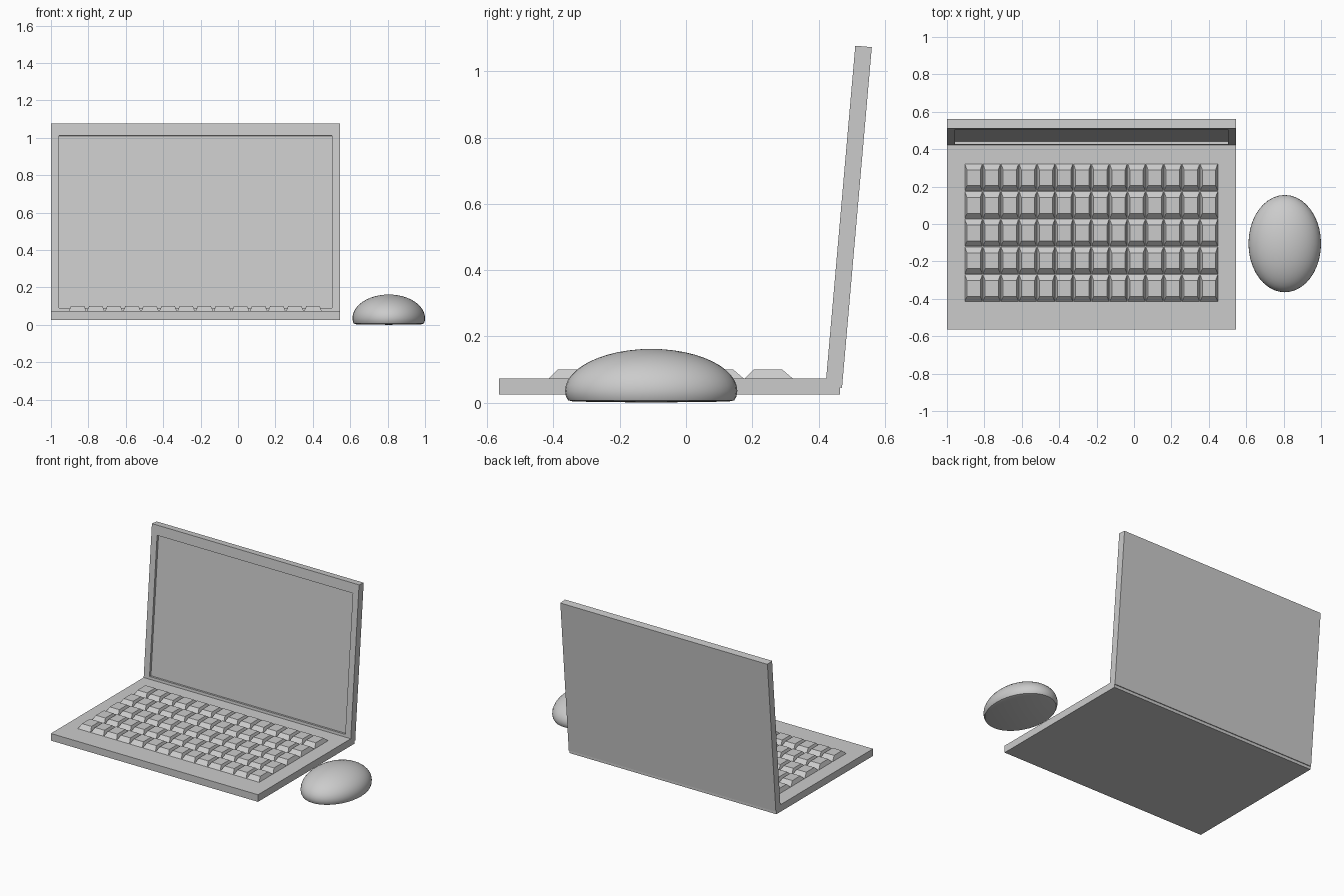
import bpy, bmesh, math
from mathutils import Matrix

if "Cube" in bpy.data.objects:
    bpy.data.objects.remove(bpy.data.objects["Cube"])

X0, X1 = -1.0, 0.545


def finish(name, bm):
    bmesh.ops.recalc_face_normals(bm, faces=bm.faces)
    me = bpy.data.meshes.new(name)
    bm.to_mesh(me)
    bm.free()
    ob = bpy.data.objects.new(name, me)
    bpy.context.collection.objects.link(ob)
    return ob


def add_block(bm, lo, hi, top_lo=None, top_hi=None):
    """Box from lo to hi; optional smaller xy limits for the top face."""
    a, b = top_lo or lo, top_hi or hi
    rings = []
    for (p, q, z) in ((lo, hi, lo[2]), (a, b, hi[2])):
        rings.append([bm.verts.new((x, y, z)) for x, y in
                      ((p[0], p[1]), (q[0], p[1]), (q[0], q[1]), (p[0], q[1]))])
    bottom, top = rings
    faces = [bm.faces.new(bottom[::-1]), bm.faces.new(top)]
    for i in range(4):
        j = (i + 1) % 4
        faces.append(bm.faces.new((bottom[i], bottom[j], top[j], top[i])))
    return faces


# Keyboard base slab
bm = bmesh.new()
add_block(bm, (X0, -0.565, 0.025), (X1, 0.465, 0.073))
finish("laptop_base", bm)

# Keys: tapered caps, 14 columns by 5 rows
bm = bmesh.new()
px, py = 1.355 / 14, 0.74 / 5
for c in range(14):
    for r in range(5):
        x, y = -0.905 + c * px, -0.415 + r * py
        add_block(bm, (x, y, 0.072), (x + 0.095, y + 0.146, 0.1),
                  (x + 0.012, y + 0.028), (x + 0.083, y + 0.113))
finish("keys", bm)

# Lid: upright slab with recessed screen, tilted back 5 degrees
bm = bmesh.new()
faces = add_block(bm, (X0, 0, 0), (X1, 0.05, 1.032))
bm.normal_update()
front = min(faces, key=lambda f: f.calc_center_median().y)
bmesh.ops.inset_region(bm, faces=[front], thickness=0.06)
for v in front.verts:
    v.co.z = 0.042 if v.co.z < 0.5 else 0.966
walls = bmesh.ops.extrude_discrete_faces(bm, faces=[front])["faces"]
for v in walls[0].verts:
    v.co.y += 0.016
lid = finish("screen_lid", bm)
lid.data.transform(Matrix.Translation((0, 0.421, 0.049))
                   @ Matrix.Rotation(math.radians(-5), 4, 'X'))

# Mouse: domed profile turned around z, then stretched to an oval
prof = [(0, 0), (0.9, 0.003), (0.965, 0.007), (0.99, 0.018)]
prof += [(math.cos(t), 0.035 + 0.127 * math.sin(t))
         for t in (math.pi / 2 * i / 12 for i in range(13))]
bm = bmesh.new()
vs = [bm.verts.new((r, 0, z)) for r, z in prof]
es = [bm.edges.new(p) for p in zip(vs, vs[1:])]
bmesh.ops.spin(bm, geom=vs + es, cent=(0, 0, 0), axis=(0, 0, 1),
               angle=2 * math.pi, steps=40, use_duplicate=False)
bmesh.ops.remove_doubles(bm, verts=bm.verts, dist=1e-4)
for v in bm.verts:
    v.co.x = 0.806 + v.co.x * 0.194
    v.co.y = -0.105 + v.co.y * 0.26
mouse = finish("mouse", bm)
bpy.context.view_layer.objects.active = mouse
mouse.select_set(True)
bpy.ops.object.shade_smooth_by_angle(angle=math.radians(35))
